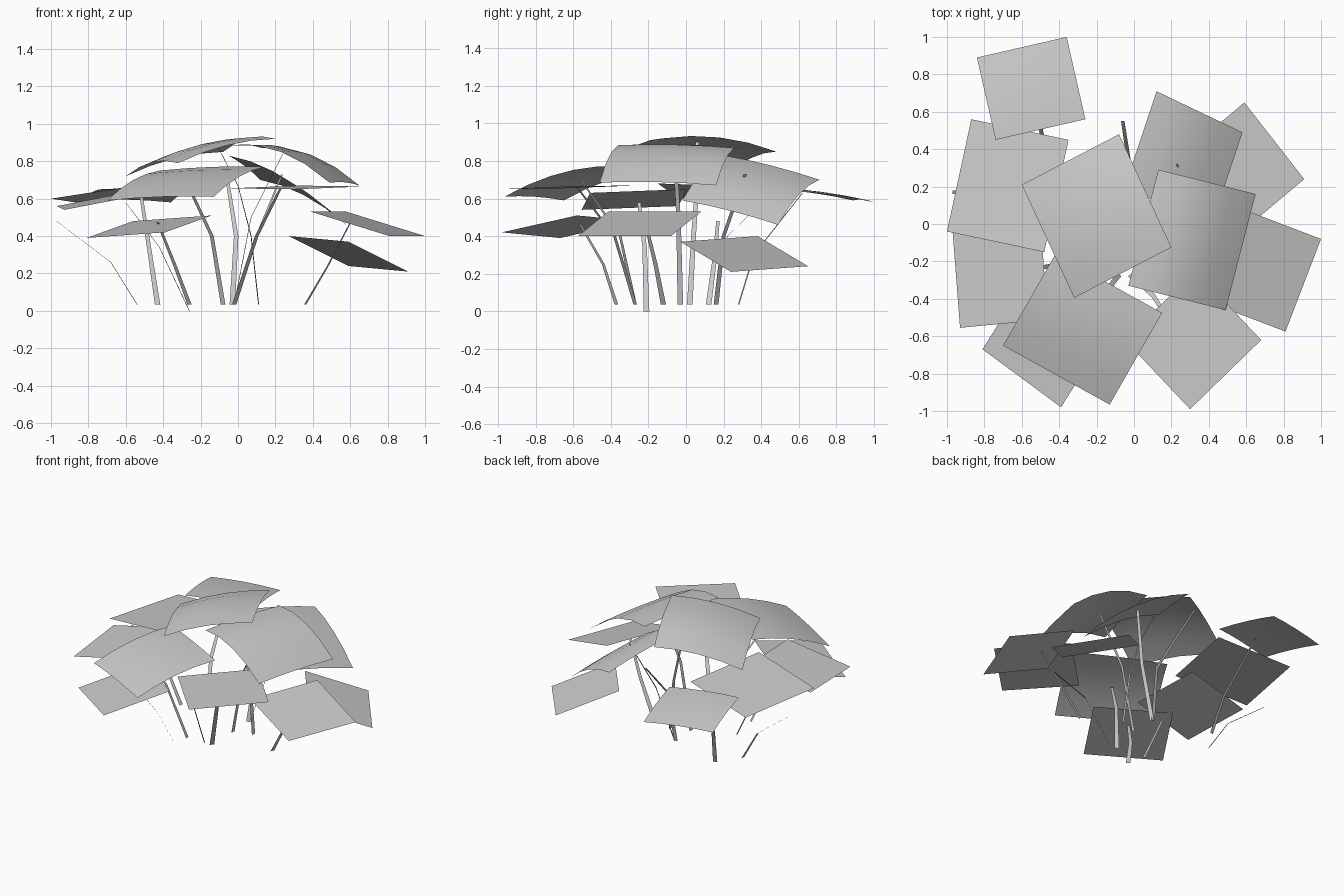
import bpy
import bmesh
from mathutils import Vector

cube = bpy.data.objects.get("Cube")
if cube:
    bpy.data.objects.remove(cube, do_unlink=True)

SEGMENTS = 4


def make_material(name, color):
    material = bpy.data.materials.new(name)
    material.use_nodes = True
    material.diffuse_color = color
    material.node_tree.nodes["Principled BSDF"].inputs["Base Color"].default_value = color
    return material


plant_grey = make_material("plain grey", (0.6, 0.6, 0.6, 1))


def finish(mesh_builder, name):
    """Turn a bmesh into a smooth shaded object."""
    mesh = bpy.data.meshes.new(name)
    for face in mesh_builder.faces:
        face.smooth = True
    mesh_builder.to_mesh(mesh)
    mesh_builder.free()
    mesh.materials.append(plant_grey)
    obj = bpy.data.objects.new(name, mesh)
    bpy.context.scene.collection.objects.link(obj)
    return obj


def arch(t):
    return 4 * t * (1 - t)


def leaf(name, corner, u_end, v_end, u_bulge=0.0, v_bulge=0.0):
    """Square leaf sheet spanned by three corners, arched upward along each side."""
    origin = Vector(corner)
    u_side = Vector(u_end) - origin
    v_side = Vector(v_end) - origin
    bm = bmesh.new()
    rows = []
    for j in range(SEGMENTS + 1):
        row = []
        for i in range(SEGMENTS + 1):
            u, v = i / SEGMENTS, j / SEGMENTS
            point = origin + u_side * u + v_side * v
            point.z += u_bulge * arch(u) + v_bulge * arch(v)
            row.append(bm.verts.new(point))
        rows.append(row)
    for low, high in zip(rows, rows[1:]):
        for i in range(SEGMENTS):
            bm.faces.new((low[i], low[i + 1], high[i + 1], high[i]))
    # Leaf faces look upward
    bm.normal_update()
    if sum(face.normal.z for face in bm.faces) < 0:
        bmesh.ops.reverse_faces(bm, faces=bm.faces[:])
    return finish(bm, name)


def stem(name, *path, width=0.03, tip_width=0.018):
    """Flat ribbon, its width set across the direction it leans."""
    points = [Vector(p) for p in path]
    lean = points[-1] - points[0]
    across = Vector((-lean.y, lean.x, 0)).normalized()
    bm = bmesh.new()
    pairs = []
    for i, point in enumerate(points):
        t = i / (len(points) - 1)
        half = across * (width + (tip_width - width) * t) / 2
        pairs.append((bm.verts.new(point - half), bm.verts.new(point + half)))
    for (a, b), (c, d) in zip(pairs, pairs[1:]):
        bm.faces.new((a, b, d, c))
    return finish(bm, name)


# Upper leaves, arched over the middle
leaf("top_leaf", (-.6, .21, .72), (-.08, .48, .85), (-.32, -.395, .79), .03, .04)
leaf("left_crown_leaf", (.13, .29, .87), (.65, .16, .67), (-.03, -.33, .885), .065, .01)
leaf("back_crown_leaf", (.12, .71, .7), (.58, .49, .46), (-.05, .2, .83), .04, .01)
leaf("front_crown_leaf", (-.7, -.65, .59), (-.13, -.965, .61), (-.42, -.16, .75), .01, .03)

# Middle leaves, spreading outward
leaf("back_right_leaf", (-.84, .89, .59), (-.36, 1, .58), (-.74, .45, .65), .01, .01)
leaf("right_leaf", (-1, -.04, .6), (-.87, .56, .58), (-.48, -.15, .68))
leaf("front_right_leaf", (-.93, -.555, .54), (-.97, -.04, .56), (-.46, -.51, .63))
leaf("front_left_leaf", (.3, -.99, .65), (.68, -.62, .665), (-.05, -.62, .655))

# Low leaves
leaf("low_front_leaf", (-.81, -.67, .39), (-.39, -.98, .42), (-.56, -.27, .48))
leaf("low_left_leaf", (1, -.08, .4), (.81, -.575, .4), (.58, .08, .53))
leaf("low_back_leaf", (.91, .24, .21), (.59, .65, .24), (.59, -.03, .37))

# Stems rising to the leaves
stem("top_stem", (.11, .02, .035), (.07, .04, .4), (0, .06, .67), (-.12, .06, .9))
stem("left_crown_stem", (-.02, -.03, .035), (.07, -.04, .5), (.24, -.06, .84))
stem("back_crown_stem", (-.02, .16, .035), (.1, .2, .4), (.235, .315, .73))
stem("front_crown_stem", (-.08, -.27, .035), (-.14, -.35, .4), (-.28, -.56, .7))
stem("back_right_stem", (-.43, .28, .035), (-.47, .36, .3), (-.52, .62, .63))
stem("right_stem", (-.54, .12, .035), (-.68, .15, .26), (-.97, .17, .48))
stem("front_right_stem", (-.26, -.21, 0), (-.42, -.22, .34), (-.6, -.25, .58))
stem("front_left_stem", (-.02, -.27, .035), (.1, -.38, .4), (.23, -.58, .66))
stem("low_front_stem", (-.26, -.37, .035), (-.34, -.44, .25), (-.43, -.57, .475))
stem("low_left_stem", (.36, -.12, .035), (.48, -.16, .24), (.61, -.22, .49))
stem("bare_back_stem", (-.03, .16, .035), (-.01, .22, .4), (-.06, .55, .72))
